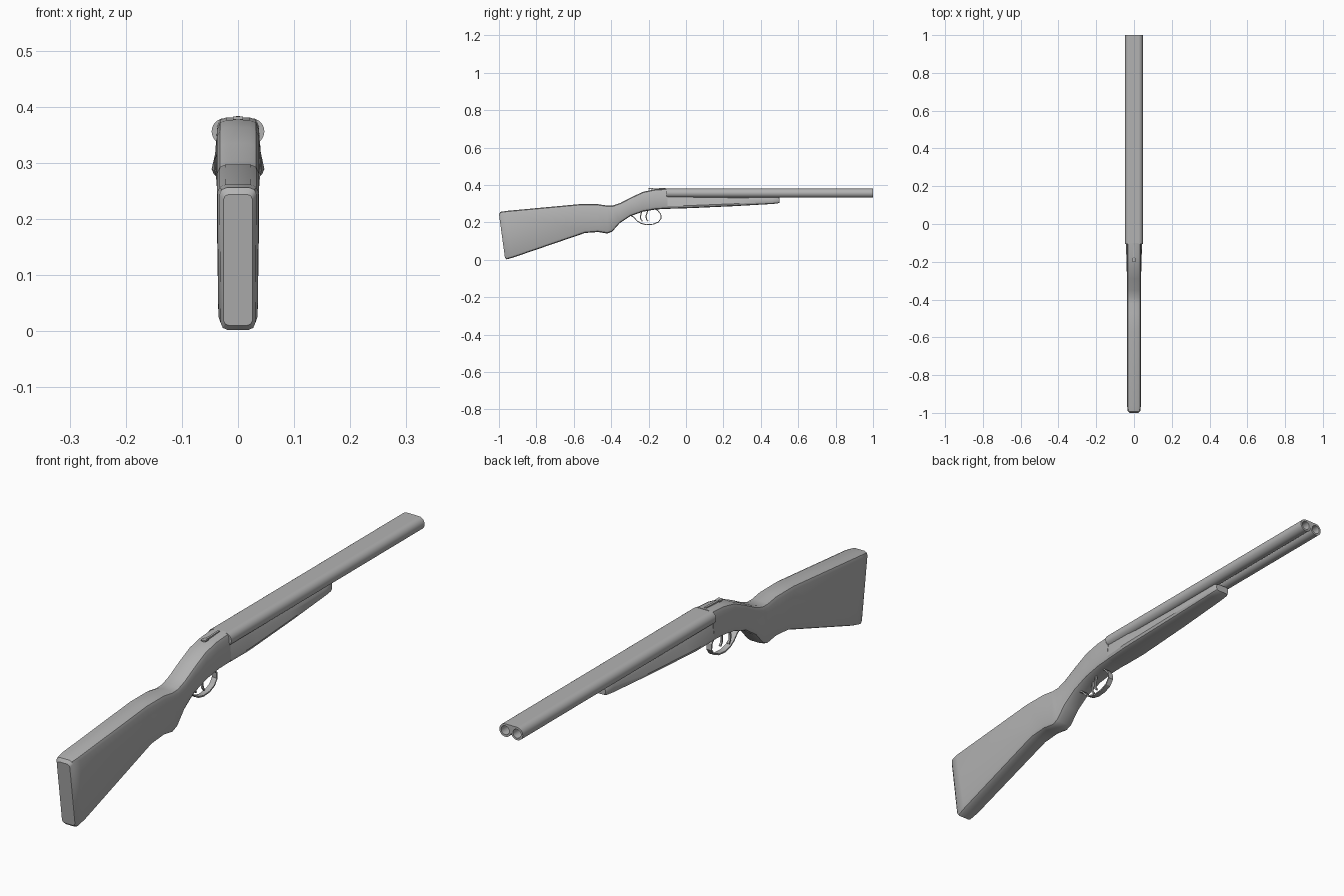
import bpy, bmesh, math
from mathutils import Vector

cube = bpy.data.objects.get("Cube")
if cube:
    bpy.data.objects.remove(cube, do_unlink=True)

GREY = (0.45, 0.45, 0.45, 1)
mat = bpy.data.materials.new("plain grey")
mat.use_nodes = True
mat.diffuse_color = GREY
mat.node_tree.nodes["Principled BSDF"].inputs["Base Color"].default_value = GREY


def loft(name, rings, angle=30):
    """Skin a list of equal-length closed rings and cap both ends."""
    bm = bmesh.new()
    loops = [[bm.verts.new(p) for p in ring] for ring in rings]
    n = len(loops[0])
    for a, b in zip(loops, loops[1:]):
        for i in range(n):
            j = (i + 1) % n
            bm.faces.new((a[i], a[j], b[j], b[i]))
    bm.faces.new(loops[0])
    bm.faces.new(loops[-1])
    bmesh.ops.recalc_face_normals(bm, faces=bm.faces)
    mesh = bpy.data.meshes.new(name)
    bm.to_mesh(mesh)
    bm.free()
    mesh.materials.append(mat)
    obj = bpy.data.objects.new(name, mesh)
    bpy.context.collection.objects.link(obj)
    bpy.ops.object.select_all(action='DESELECT')
    obj.select_set(True)
    bpy.context.view_layer.objects.active = obj
    bpy.ops.object.shade_smooth_by_angle(angle=math.radians(angle))
    return obj


def section(ty, tz, by, bz, wt, wb, c):
    """Chamfered slab section between a top and a bottom point."""
    top, bot = Vector((0, ty, tz)), Vector((0, by, bz))
    f = c / (top - bot).length
    side = [(wt - c, 0), (wt - 0.3 * c, 0.3 * f), (wt, f),
            (wb, 1 - f), (wb - 0.3 * c, 1 - 0.3 * f), (wb - c, 1)]
    right = [top.lerp(bot, t) + Vector((x, 0, 0)) for x, t in side]
    return right + [Vector((-p.x, p.y, p.z)) for p in reversed(right)]


def strap(name, path, width, thick):
    """Flat band following a path in the side plane."""
    pts = [Vector((0, y, z)) for y, z in path]
    rings = []
    for i, p in enumerate(pts):
        d = (pts[min(i + 1, len(pts) - 1)] - pts[max(i - 1, 0)]).normalized()
        nrm = Vector((0, -d.z, d.y)) * thick / 2
        x = Vector((width / 2, 0, 0))
        rings.append([p + x + nrm, p - x + nrm, p - x - nrm, p + x - nrm])
    return loft(name, rings)


# Stock, wrist and receiver in one flowing body
W = 0.037
loft("stock_and_receiver", [section(*s) for s in (
    (-1.0, 0.244, -0.968, 0.010, 0.026, 0.026, 0.010),
    (-0.992, 0.256, -0.958, 0.002, 0.033, 0.031, 0.013),
    (-0.96, 0.261, -0.92, 0.013, W, 0.035, 0.014),
    (-0.57, 0.297, -0.54, 0.143, W, W, 0.015),
    (-0.47, 0.297, -0.47, 0.148, W, W, 0.016),
    (-0.42, 0.289, -0.42, 0.140, W, W, 0.016),
    (-0.39, 0.290, -0.395, 0.150, W, W, 0.016),
    (-0.35, 0.304, -0.355, 0.195, W, W, 0.016),
    (-0.29, 0.335, -0.30, 0.232, W, W, 0.016),
    (-0.23, 0.363, -0.23, 0.257, W, 0.039, 0.016),
    (-0.17, 0.376, -0.16, 0.269, W, 0.041, 0.016),
    (-0.10, 0.381, -0.10, 0.272, W, 0.043, 0.016),
)])

# Fore-end under the barrels
loft("fore_end", [section(*s) for s in (
    (-0.10, 0.345, -0.10, 0.272, 0.038, 0.043, 0.014),
    (0.0, 0.342, 0.0, 0.275, 0.038, 0.047, 0.014),
    (0.05, 0.337, 0.05, 0.277, 0.036, 0.046, 0.014),
    (0.25, 0.335, 0.25, 0.286, 0.034, 0.041, 0.013),
    (0.46, 0.335, 0.46, 0.298, 0.032, 0.034, 0.011),
    (0.49, 0.335, 0.49, 0.301, 0.031, 0.032, 0.010),
    (0.50, 0.331, 0.50, 0.305, 0.027, 0.027, 0.008),
)])

# Twin barrels with open bores
R, CZ = 0.0235, 0.356
for label, sx in (("left", 1), ("right", -1)):
    rings = []
    for y, r in ((-0.105, R), (1.0, R), (1.0, 0.016), (0.0, 0.016)):
        rings.append([(sx * R + r * math.cos(a), y, CZ + r * math.sin(a))
                      for a in (math.tau * i / 24 for i in range(24))])
    loft(label + "_barrel", rings)

# Rib filling the valley between the barrels, flush with their tops
arc = [math.radians(a) for a in range(90, 181, 15)]
edge = [(R + R * math.cos(a), CZ + R * math.sin(a)) for a in arc]
rib = edge + [(-x, z) for x, z in reversed(edge[:-1])]
loft("top_rib", [[(x, y, z) for x, z in rib] for y in (-0.105, 1.0)])

# Trigger guard and the two triggers
strap("trigger_guard", [(-0.30, 0.238), (-0.28, 0.228), (-0.262, 0.208),
      (-0.24, 0.194), (-0.21, 0.187), (-0.175, 0.19), (-0.147, 0.202),
      (-0.133, 0.222), (-0.135, 0.243), (-0.15, 0.262), (-0.165, 0.272)],
      0.02, 0.005)
for label, dy, sx in (("front", 0.0, 1), ("rear", -0.03, -1)):
    trigger = strap(label + "_trigger", [(-0.205 + dy, 0.262), (-0.213 + dy, 0.235),
                    (-0.212 + dy, 0.218), (-0.203 + dy, 0.205)], 0.007, 0.006)
    trigger.location.x = sx * 0.006

# Opening lever on top of the receiver
strap("top_lever", [(-0.20, 0.379), (-0.185, 0.380), (-0.16, 0.379),
      (-0.11, 0.381)], 0.008, 0.005)
strap("lever_thumb_piece", [(-0.20, 0.380), (-0.18, 0.379)], 0.018, 0.005)
